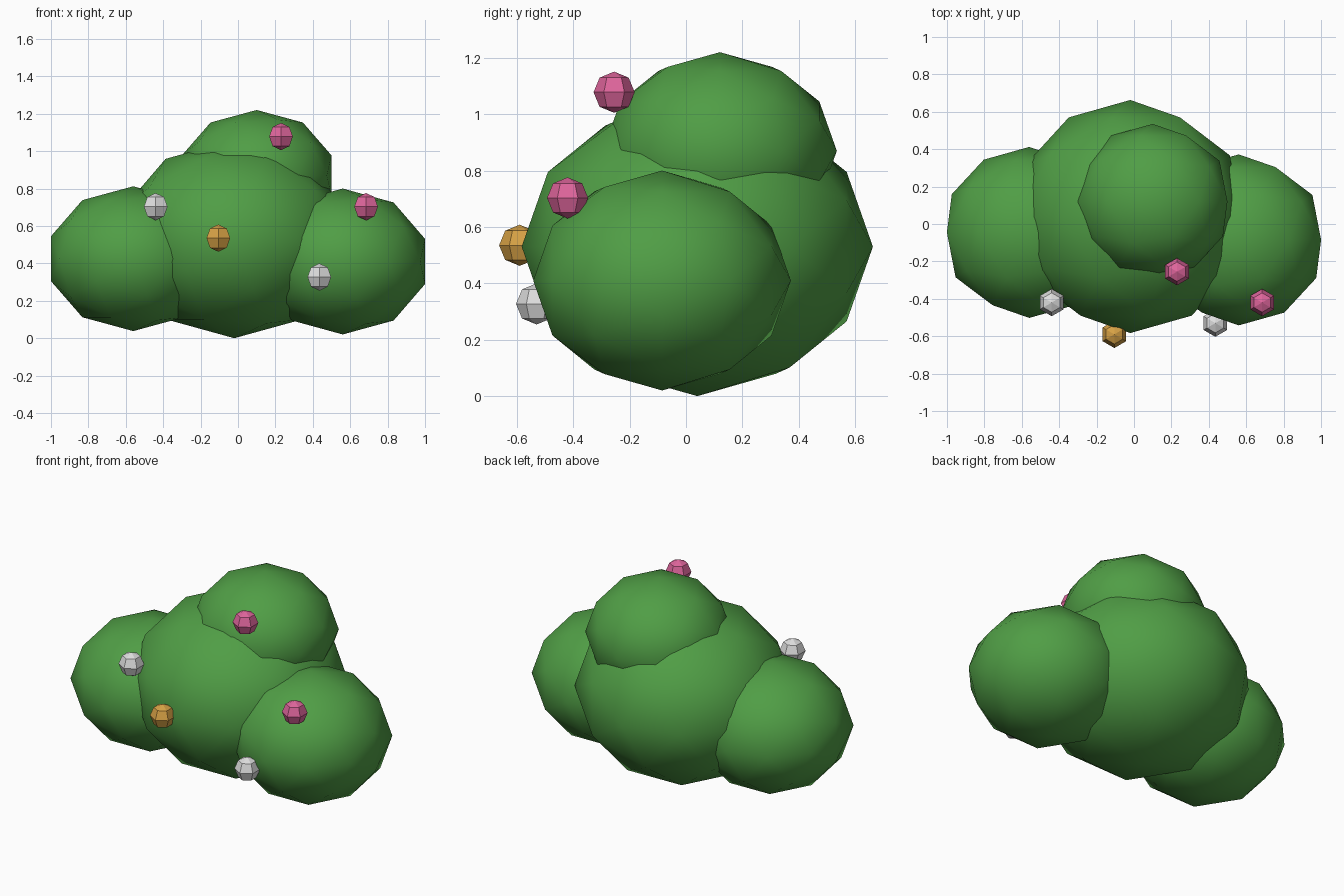
import bpy, bmesh
from math import pi
from mathutils import Matrix

cube = bpy.data.objects.get("Cube")
if cube:
    bpy.data.objects.remove(cube, do_unlink=True)


def material(name, rgb):
    mat = bpy.data.materials.new(name)
    mat.use_nodes = True
    mat.diffuse_color = (*rgb, 1)
    mat.node_tree.nodes["Principled BSDF"].inputs["Base Color"].default_value = (*rgb, 1)
    return mat


LEAF = material("leaf_green", (0.08, 0.34, 0.06))
PINK = material("blossom_pink", (0.73, 0.13, 0.33))
WHITE = material("blossom_white", (0.73, 0.73, 0.73))
AMBER = material("blossom_amber", (0.68, 0.36, 0.06))


def finish(bm, name, location, mat, smooth):
    mesh = bpy.data.meshes.new(name)
    for face in bm.faces:
        face.smooth = smooth
    bm.to_mesh(mesh)
    bm.free()
    mesh.materials.append(mat)
    obj = bpy.data.objects.new(name, mesh)
    obj.location = location
    bpy.context.collection.objects.link(obj)


def foliage(name, location, radii):
    """Smooth, coarse icosphere with its pole along y, stretched to radii."""
    bm = bmesh.new()
    stretch = Matrix.Diagonal((*radii, 1))
    bmesh.ops.create_icosphere(bm, subdivisions=2, radius=1,
                               matrix=stretch @ Matrix.Rotation(pi / 2, 4, "X"))
    finish(bm, name, location, LEAF, True)


def blossom(name, location, mat):
    """Small faceted bead."""
    bm = bmesh.new()
    bmesh.ops.create_uvsphere(bm, u_segments=6, v_segments=4, radius=0.073)
    finish(bm, name, location, mat, False)


# Leafy clumps of the bush
foliage("centre_foliage", (-0.02, 0.04, 0.53), (0.625, 0.623, 0.53))
foliage("left_foliage", (0.56, -0.085, 0.41), (0.463, 0.457, 0.39))
foliage("right_foliage", (-0.56, -0.045, 0.425), (0.463, 0.457, 0.387))
foliage("top_foliage", (0.10, 0.12, 0.87), (0.42, 0.415, 0.35))

# Blossoms on the front
blossom("top_blossom", (0.23, -0.255, 1.078), PINK)
blossom("left_upper_blossom", (0.685, -0.42, 0.703), PINK)
blossom("left_lower_blossom", (0.435, -0.53, 0.327), WHITE)
blossom("right_blossom", (-0.44, -0.42, 0.703), WHITE)
blossom("centre_blossom", (-0.105, -0.59, 0.535), AMBER)
